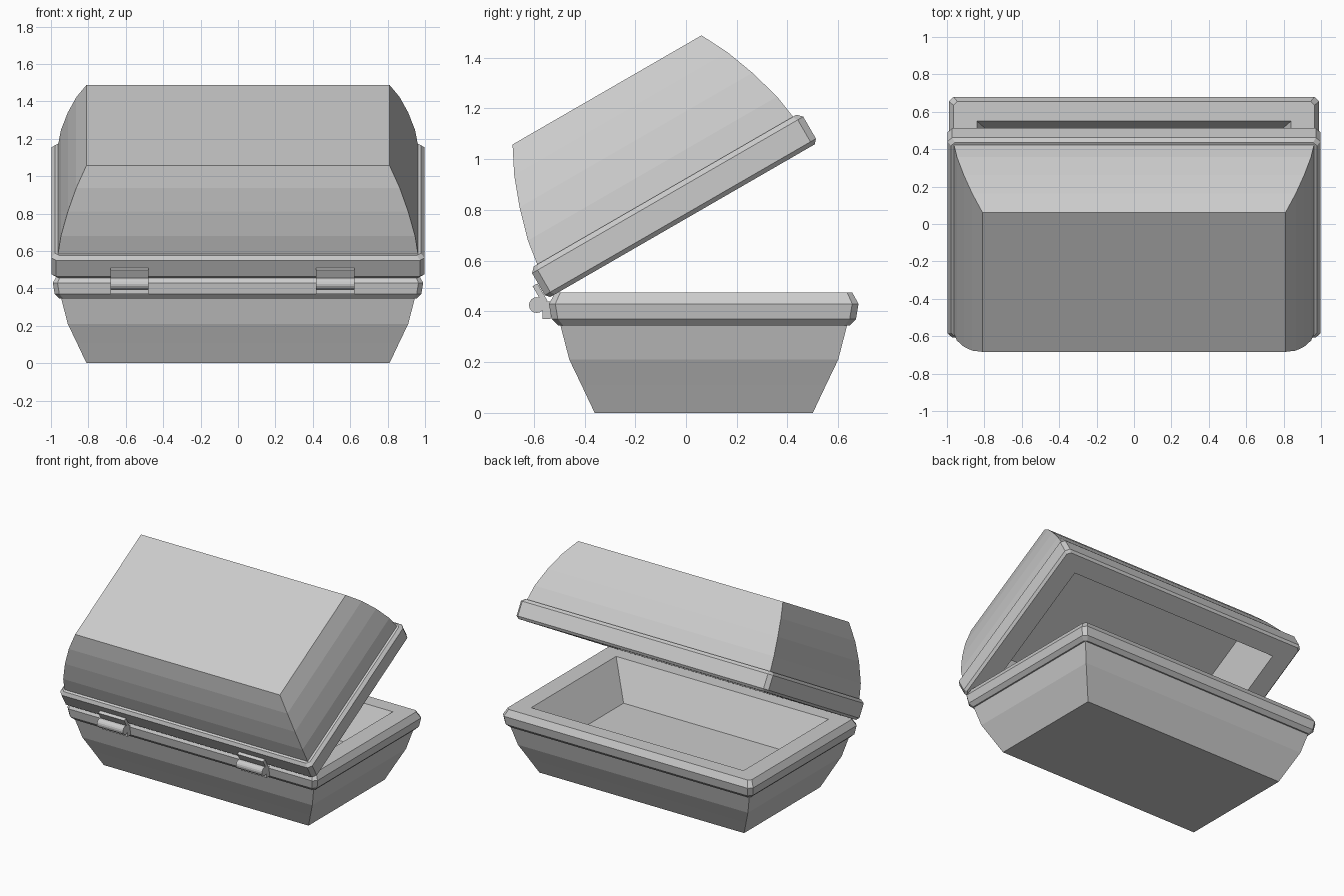
import bpy, bmesh, math

if "Cube" in bpy.data.objects:
    bpy.data.objects.remove(bpy.data.objects["Cube"])

grey = bpy.data.materials.new("stone grey")
grey.diffuse_color = (0.6, 0.6, 0.6, 1)
grey.use_nodes = True
grey.node_tree.nodes["Principled BSDF"].inputs["Base Color"].default_value = grey.diffuse_color
HX, HY = 0.81, 0.43          # half size of the floor and of the lid top
TILT = math.radians(30)      # opening angle of the lid


def ring(bm, hx, hy, z, c, cy):
    """Rectangle with corners cut by c."""
    pts = [(hx, hy - c), (hx - c, hy), (c - hx, hy), (-hx, hy - c),
           (-hx, c - hy), (c - hx, -hy), (hx - c, -hy), (hx, c - hy)]
    return [bm.verts.new((x, y + cy, z)) for x, y in pts]


def loft(name, rings, cy):
    """Skin a stack of rectangles (half x, half y, z, corner cut), capped at both ends."""
    bm = bmesh.new()
    loops = [ring(bm, *r, cy) for r in rings]
    for a, b in zip(loops, loops[1:]):
        for i in range(8):
            j = (i + 1) % 8
            bm.faces.new((a[i], a[j], b[j], b[i]))
    bm.faces.new(loops[0][::-1])
    bm.faces.new(loops[-1])
    bmesh.ops.remove_doubles(bm, verts=bm.verts[:], dist=1e-5)
    bmesh.ops.recalc_face_normals(bm, faces=bm.faces[:])
    return finish(name, bm)


def finish(name, bm):
    me = bpy.data.meshes.new(name)
    bm.to_mesh(me)
    bm.free()
    me.materials.append(grey)
    ob = bpy.data.objects.new(name, me)
    bpy.context.collection.objects.link(ob)
    return ob


def grow(off, z, c=0):
    return (HX + off, HY + off, z, c)


def box(name, x, y, z, sx, sy, sz, tilt=0):
    bm = bmesh.new()
    bmesh.ops.create_cube(bm, size=1)
    bmesh.ops.scale(bm, vec=(sx, sy, sz), verts=bm.verts[:])
    ob = finish(name, bm)
    ob.location = (x, y, z)
    ob.rotation_euler.x = tilt


# lower box: curved sides, rim, then down into the hollow
loft("lower_box", [
    grow(0, 0), grow(0.052, 0.11), grow(0.1, 0.21), grow(0.135, 0.345),
    grow(0.145, 0.345, 0.02), grow(0.17, 0.37, 0.025), grow(0.18, 0.43, 0.025),
    grow(0.155, 0.475, 0.02),
    (0.84, 0.48, 0.475, 0), (0.69, 0.35, 0.23, 0)], 0.07)

# lid: curved sides, rim, then up into the hollow, tilted open
lid = loft("lid", [
    grow(0, 1.258), grow(0.055, 1.15), grow(0.1, 1.03), grow(0.137, 0.90),
    grow(0.152, 0.80), grow(0.168, 0.80, 0.02), grow(0.187, 0.78, 0.025),
    grow(0.187, 0.68, 0.025), grow(0.172, 0.663, 0.02),
    (0.84, 0.48, 0.663, 0), (0.74, 0.38, 0.945, 0)], 0.367)
lid.rotation_euler.x = TILT

# hinges: pin, leaf on the lower box, leaf on the lid
for side, x in (("left", -0.58), ("right", 0.52)):
    bm = bmesh.new()
    bmesh.ops.create_cone(bm, cap_ends=True, segments=16, radius1=0.031,
                          radius2=0.031, depth=0.205)
    pin = finish(side + "_hinge_pin", bm)
    pin.location = (x, -0.588, 0.425)
    pin.rotation_euler.y = math.pi / 2
    box(side + "_hinge_lower_leaf", x, -0.55, 0.405, 0.205, 0.03, 0.07)
    box(side + "_hinge_upper_leaf", x, -0.575, 0.47, 0.205, 0.022, 0.08, TILT)
